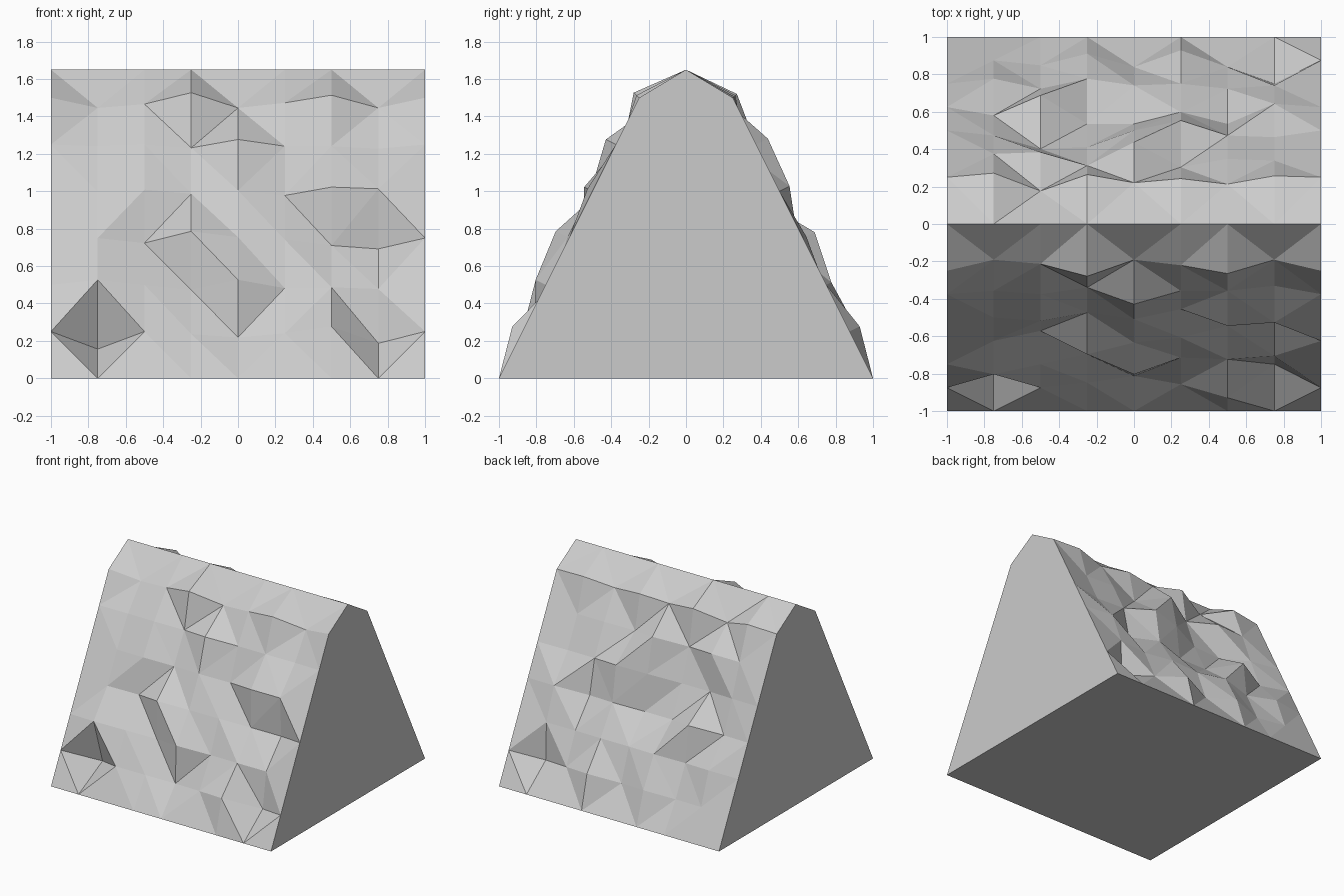
import bpy, bmesh
from mathutils import Vector

if "Cube" in bpy.data.objects:
    bpy.data.objects.remove(bpy.data.objects["Cube"])

# Profile of one slope: foot -> shoulder (six even rows) -> ridge, as (distance from centre, height)
profile = [(1 - 0.125 * r, 0.25 * r) for r in range(7)] + [(0, 1.65)]
COLS = 8

# Relief along the slope normal, in hundredths; one row per height, inner columns left to right
front_relief = [
    (-21, 0, -3, -7, -2, 6, -14),
    (6, 0, -6, 6, -4, -3, -5),
    (0, -6, 8, 1, -2, -9, -13),
    (0, 2, -3, 1, -5, 5, 3),
    (-2, 0, -4, 6, -2, -2, -5),
    (-8, -5, 4, -8, -4, 2, -8),
]
back_relief = [
    (0, -3, 4, -4, 6, -4, -14),
    (3, -3, 3, -1, 0, -3, -1),
    (-5, 7, -10, -10, -3, -10, 2),
    (-3, -11, -10, 0, 6, -3, -4),
    (0, 1, -7, 7, -8, -3, -4),
    (3, -10, 2, -4, -1, -5, 1),
]

bm = bmesh.new()
ridge = [bm.verts.new((-1 + 0.25 * c, 0, 1.65)) for c in range(COLS + 1)]


def rough_slope(side, relief):
    """Grid of points on one slope, pushed in or out; outer border stays straight."""
    rows = []
    for r, (y, z) in enumerate(profile[:-1]):
        normal = Vector((0, 0.734, 0.68)) if r == 6 else Vector((0, 0.894, 0.447))
        row = []
        for c in range(COLS + 1):
            inner = r > 0 and 0 < c < COLS
            d = relief[r - 1][c - 1] / 100 if inner else 0
            p = Vector((-1 + 0.25 * c, y, z)) + normal * d
            row.append(bm.verts.new((p.x, side * p.y, p.z)))
        rows.append(row)
    rows.append(ridge)
    faces = []
    for a, b in zip(rows, rows[1:]):
        for c in range(COLS):
            faces.append(bm.faces.new((a[c], a[c + 1], b[c + 1], b[c])))
    bmesh.ops.triangulate(bm, faces=faces, quad_method='SHORT_EDGE')
    return rows


front = rough_slope(-1, front_relief)
back = rough_slope(1, back_relief)

# Flat gable ends and base
for c in (0, COLS):
    bm.faces.new([row[c] for row in front] + [row[c] for row in back[-2::-1]])
bm.faces.new(front[0] + back[0][::-1])
bmesh.ops.recalc_face_normals(bm, faces=bm.faces)

mesh = bpy.data.meshes.new("rocky_ridge")
bm.to_mesh(mesh)
bm.free()
bpy.context.collection.objects.link(bpy.data.objects.new("rocky_ridge", mesh))
